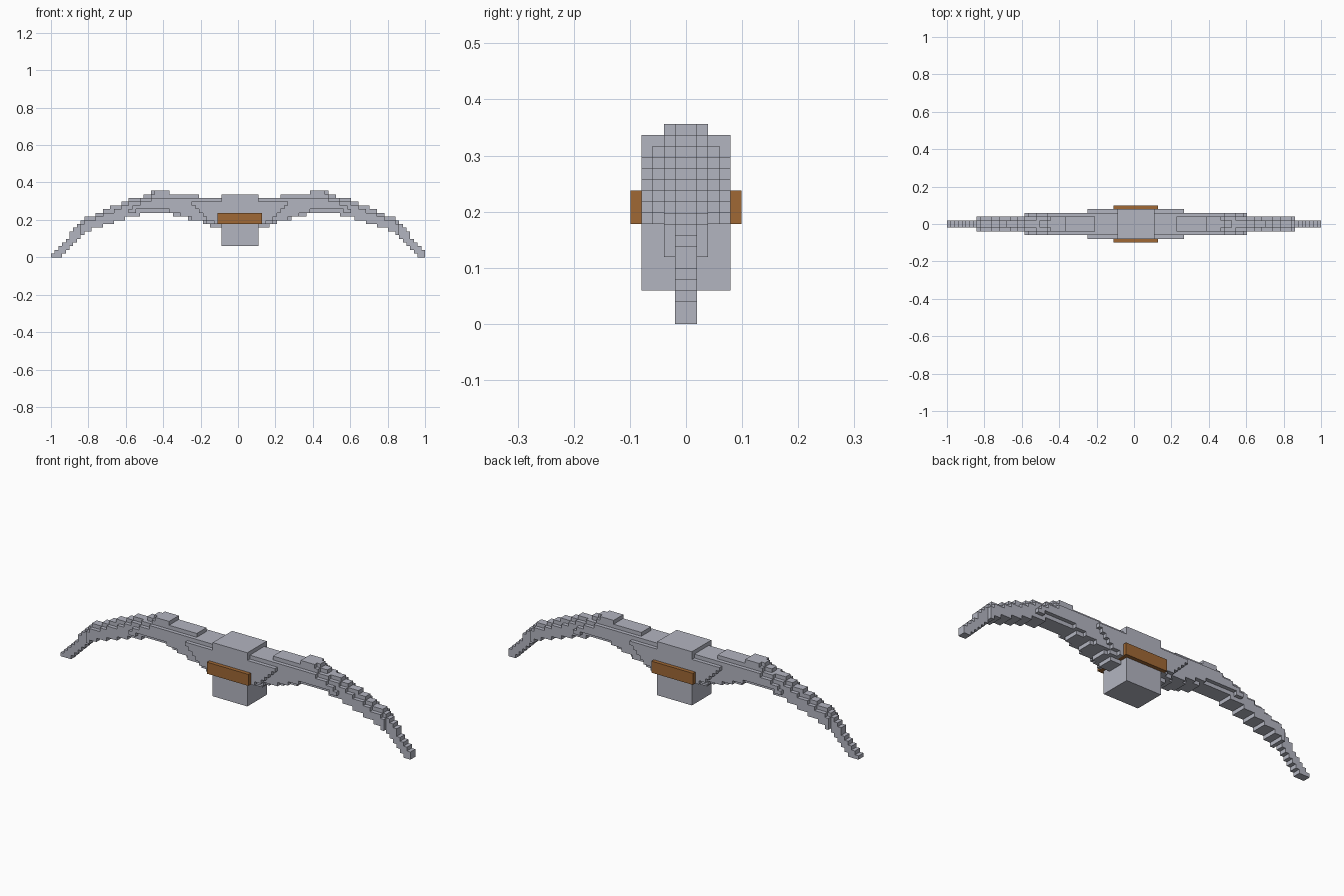
import bpy, bmesh

if "Cube" in bpy.data.objects:
    bpy.data.objects.remove(bpy.data.objects["Cube"], do_unlink=True)

V = 2 / 101      # size of one block
HALF = 50        # columns on each side of the middle one


def material(name, rgb):
    m = bpy.data.materials.new(name)
    m.use_nodes = True
    colour = (*rgb, 1)
    m.diffuse_color = colour
    m.node_tree.nodes["Principled BSDF"].inputs["Base Color"].default_value = colour
    return m


STEEL = material("pale grey", (0.45, 0.46, 0.53))
LEATHER = material("brown", (0.35, 0.14, 0.035))


def finish(name, bm, mat):
    bmesh.ops.recalc_face_normals(bm, faces=bm.faces)
    mesh = bpy.data.meshes.new(name)
    bm.to_mesh(mesh)
    bm.free()
    mesh.materials.append(mat)
    bpy.context.collection.objects.link(bpy.data.objects.new(name, mesh))


def prism(name, outline, depth, mat):
    """Extrude an x-z outline, in blocks, to +-depth along y."""
    bm = bmesh.new()
    face = bm.faces.new([bm.verts.new((x * V, -depth * V, z * V)) for x, z in outline])
    new = bmesh.ops.extrude_face_region(bm, geom=[face])["geom"]
    moved = [g for g in new if isinstance(g, bmesh.types.BMVert)]
    bmesh.ops.translate(bm, verts=moved, vec=(0, 2 * depth * V, 0))
    bmesh.ops.dissolve_limit(bm, angle_limit=0.01, verts=bm.verts, edges=bm.edges)
    finish(name, bm, mat)


def level(points, d):
    """Height of a polyline at distance d, snapped to whole blocks."""
    for (x0, z0), (x1, z1) in zip(points, points[1:]):
        if d <= x1:
            return round(z0 + (z1 - z0) * (d - x0) / max(x1 - x0, 0.001))
    return round(points[-1][1])


def stepped_limbs(name, top, bottom, reach, depth):
    """Both limbs as one stepped band, mirrored about the grip."""
    upper, lower = [], []
    for i in range(-HALF, HALF + 1):
        d = abs(i - 0.5)
        if d > reach:
            continue
        low = level(bottom, d)
        high = max(level(top, d), low + 1)
        for line, z in ((upper, high), (lower, low)):
            for x in (i - 0.5, i + 0.5):
                if not line or line[-1] != (x, z):
                    line.append((x, z))
    prism(name, lower + upper[::-1], depth, STEEL)


# Thin core running out to the tips
core_top = [(0, 16), (11, 16), (11.1, 17), (19.4, 17), (19.5, 18), (23.6, 18),
            (25, 17), (28, 16), (31, 15), (36, 13), (39, 11.5), (43, 10),
            (46, 6), (50, 1), (51, 1)]
core_bottom = [(0, 8), (7, 8), (8, 9), (12.5, 10), (16, 11), (19.5, 12), (25, 12),
               (28, 11.3), (31, 10.5), (37, 8.4), (42, 7), (48.5, 0), (51, 0)]
stepped_limbs("limb_core", core_top, core_bottom, 51, 1)

# Thicker layers stacked towards the grip
mid_top = [(0, 16), (11, 16), (11.1, 17), (19.4, 17), (19.5, 18), (22.5, 18),
           (24, 16.6), (31, 14), (39, 10.5), (43, 9)]
stepped_limbs("limb_middle_layer", mid_top, core_bottom, 43, 2)

wide_top = [(0, 16), (21, 16), (26, 15), (30, 13)]
wide_bottom = [(0, 9), (8, 9), (11, 10), (15, 11), (19, 12.6), (21, 13), (26, 13), (30, 12)]
stepped_limbs("limb_wide_layer", wide_top, wide_bottom, 29.6, 3)

root_top = [(0, 15), (13, 15)]
root_bottom = [(0, 9), (6, 9), (7.5, 10), (9.5, 11), (11, 13), (13, 14)]
stepped_limbs("limb_root_layer", root_top, root_bottom, 13, 4)


def box(name, x0, x1, z0, z1, depth, mat):
    prism(name, [(x0, z0), (x1, z0), (x1, z1), (x0, z1)], depth, mat)


# Central block and the wrapped grip around it
box("centre_block", -4.5, 5.5, 3, 17, 4, STEEL)
box("grip_wrap", -5.5, 6.5, 9, 12, 5, LEATHER)
